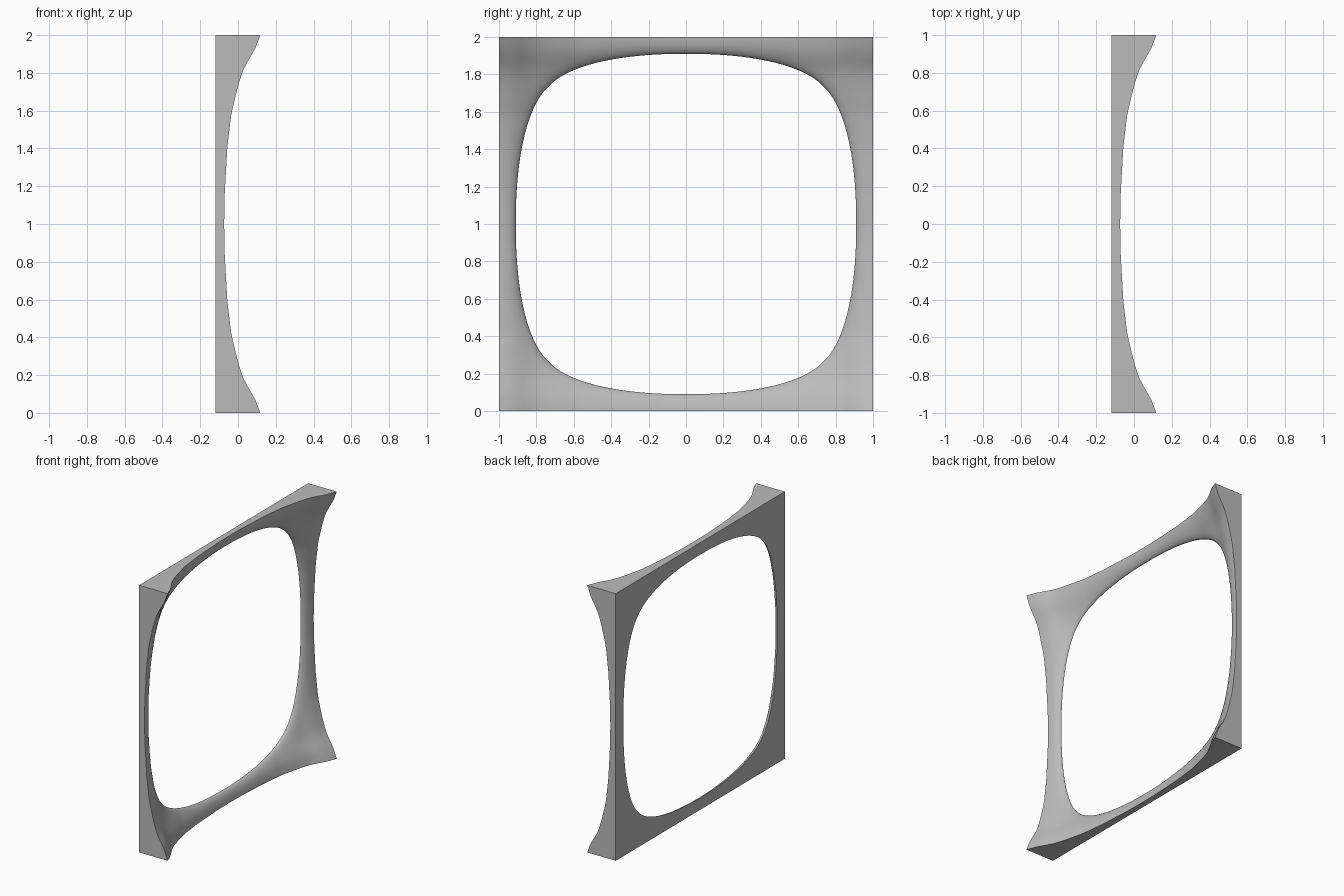
import bpy, bmesh, math

cube = bpy.data.objects.get("Cube")
if cube:
    bpy.data.objects.remove(cube, do_unlink=True)

BACK = -0.118        # flat rear plane
STEPS = 28           # divisions of half a side
RINGS = 14           # divisions from the outer rim to the opening

# Height of the rim above the rear plane, from mid side to corner
RIM = [(0, 0.045), (0.13, 0.046), (0.4, 0.061), (0.58, 0.082), (0.71, 0.113),
       (0.78, 0.133), (0.836, 0.155), (0.88, 0.182), (0.926, 0.208), (1, 0.236)]


def rim_height(s):
    for (a, ha), (b, hb) in zip(RIM, RIM[1:]):
        if s <= b:
            return ha + (hb - ha) * (s - a) / (b - a)
    return RIM[-1][1]


def section(s, turn):
    """Closed cross-section of the frame at position s along one side."""
    m = abs(s)
    inner = 0.91 - 0.175 * m ** 2.2    # rounded square opening
    power = 2.3 + m ** 4               # round strut, flared corner
    c, d = round(math.cos(turn)), round(math.sin(turn))
    y, z = c - s * d, d + s * c
    points = [(BACK, y, 1 + z)]
    for i in range(RINGS + 1):
        t = math.sin(i / RINGS * math.pi / 2)
        k = 1 + (inner - 1) * t
        flare = rim_height(m * k) * rim_height(k) / rim_height(1)
        h = flare * math.sqrt(max(0, 1 - t ** power))
        points.append((BACK + h, y * k, 1 + z * k))
    return points


# Sweep the section around the four sides
bm = bmesh.new()
loops = []
for side in range(4):
    for i in range(-STEPS, STEPS):
        loops.append([bm.verts.new(p) for p in section(i / STEPS, side * math.pi / 2)])
for j, loop in enumerate(loops):
    following = loops[(j + 1) % len(loops)]
    for i in range(len(loop)):
        n = (i + 1) % len(loop)
        bm.faces.new((loop[i], following[i], following[n], loop[n]))
bmesh.ops.recalc_face_normals(bm, faces=bm.faces)

mesh = bpy.data.meshes.new("flared_frame")
bm.to_mesh(mesh)
bm.free()
frame = bpy.data.objects.new("flared_frame", mesh)
bpy.context.collection.objects.link(frame)

# Plain grey finish
grey = bpy.data.materials.new("plain_grey")
grey.use_nodes = True
colour = (0.5, 0.5, 0.5, 1)
grey.diffuse_color = colour
grey.node_tree.nodes["Principled BSDF"].inputs["Base Color"].default_value = colour
mesh.materials.append(grey)

# Smooth the flared surface, keep the rim and opening crisp
bpy.ops.object.select_all(action="DESELECT")
frame.select_set(True)
bpy.context.view_layer.objects.active = frame
bpy.ops.object.shade_smooth_by_angle(angle=math.radians(35))
